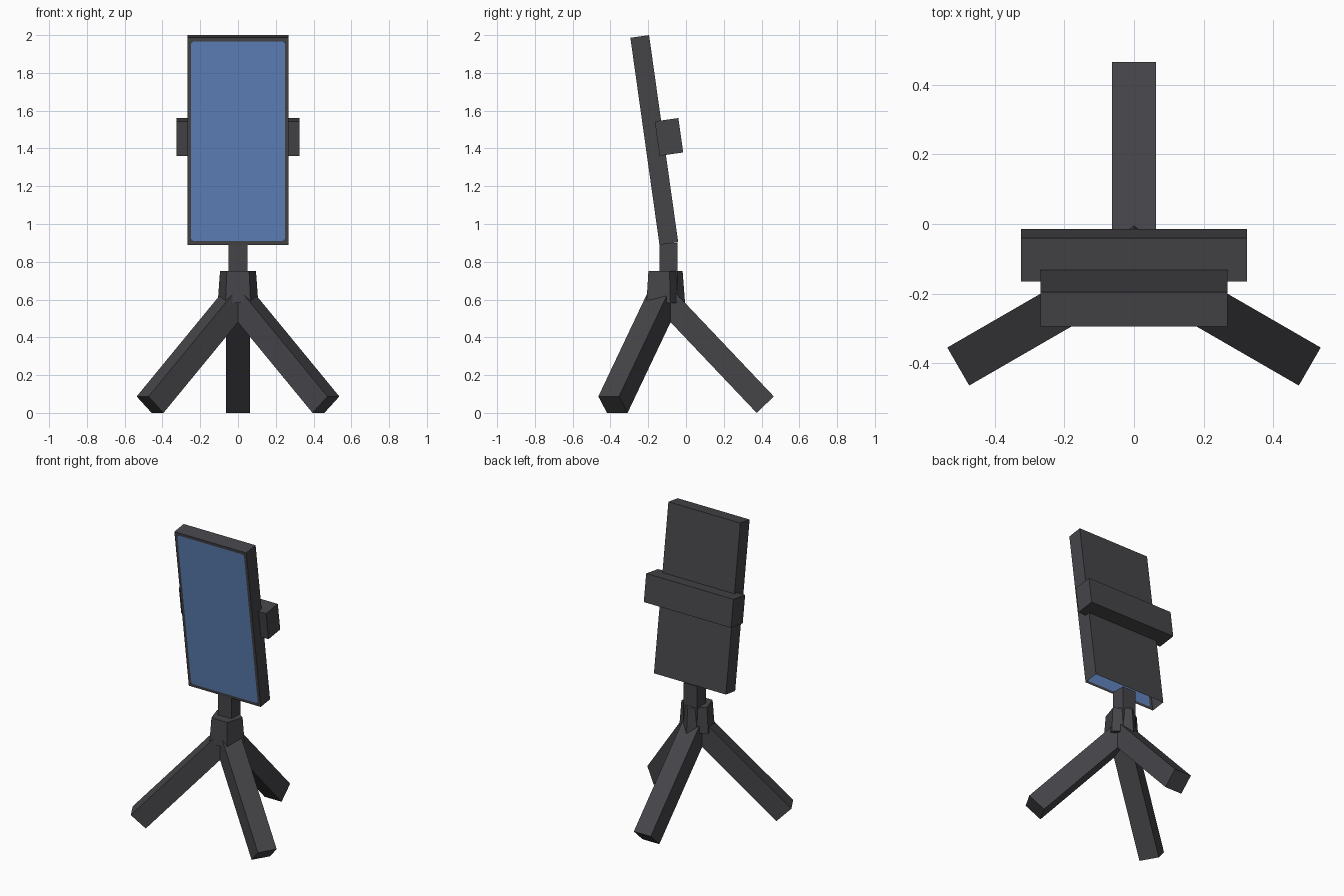
import bpy, bmesh, math
from mathutils import Matrix, Vector

if "Cube" in bpy.data.objects:
    bpy.data.objects.remove(bpy.data.objects["Cube"], do_unlink=True)


def material(name, rgb):
    m = bpy.data.materials.new(name)
    m.use_nodes = True
    m.diffuse_color = (*rgb, 1)
    m.node_tree.nodes["Principled BSDF"].inputs["Base Color"].default_value = (*rgb, 1)
    return m


dark = material("dark grey plastic", (0.06, 0.059, 0.066))
blue = material("screen blue", (0.12, 0.235, 0.52))


def finish(name, bm, matrix, mats=(dark,)):
    mesh = bpy.data.meshes.new(name)
    bm.to_mesh(mesh)
    bm.free()
    for m in mats:
        mesh.materials.append(m)
    ob = bpy.data.objects.new(name, mesh)
    ob.matrix_world = matrix
    bpy.context.collection.objects.link(ob)
    return ob


def box(size):
    bm = bmesh.new()
    bmesh.ops.create_cube(bm, size=1)
    bmesh.ops.scale(bm, vec=size, verts=bm.verts)
    return bm


HUB_Y = -0.118
tilt = Matrix.Rotation(math.radians(8), 4, "X")

# Phone: thin slab with an inset screen and an open underside
bm = box((0.536, 0.1, 1.107))
bm.normal_update()
front = min(bm.faces, key=lambda f: f.normal.y)
bottom = min(bm.faces, key=lambda f: f.normal.z)
bmesh.ops.delete(bm, geom=[bottom], context="FACES_ONLY")
bmesh.ops.inset_region(bm, faces=[front], thickness=0.028, use_boundary=True)
front.material_index = 1
# Clipped corners of the screen
corners = list(front.verts)
cut = bmesh.ops.bevel(bm, geom=corners, offset=0.012, segments=1, affect="VERTICES")
for f in cut["faces"]:
    if len(f.verts) == 3:
        f.material_index = 0
finish("phone", bm, Matrix.Translation((0, -0.168, 1.445)) @ tilt, (dark, blue))

# Clamp bar behind the phone
finish("clamp_bar", box((0.65, 0.126, 0.184)),
       Matrix.Translation((0, -0.09, 1.461)) @ tilt)

# Stem between hub and phone
finish("stem", box((0.1, 0.096, 0.3)), Matrix.Translation((0, -0.092, 0.749)))

# Five-sided flared hub
bm = bmesh.new()
bmesh.ops.create_cone(bm, cap_ends=True, segments=5, radius1=0.113, radius2=0.1, depth=0.17)
# Point one corner straight back, leaving a flat face at the front
v = bm.verts[:][0].co
turn = math.pi / 2 - math.atan2(v.y, v.x)
finish("hub", bm, Matrix.Translation((0, HUB_Y, 0.667)) @ Matrix.Rotation(turn, 4, "Z"))

# Three square legs spread evenly around the hub
reach, drop = 0.5375, 0.5665
length = math.hypot(reach, drop)
slope = Matrix.Rotation(-math.atan2(drop, reach), 4, "X")
for name, turn in (("back_leg", 0), ("front_right_leg", 120), ("front_left_leg", -120)):
    bm = box((0.126, length, 0.126))
    bmesh.ops.translate(bm, vec=Vector((0, length / 2, 0)), verts=bm.verts)
    spin = Matrix.Rotation(math.radians(turn), 4, "Z")
    finish(name, bm, Matrix.Translation((0, HUB_Y, 0.61)) @ spin @ slope)
